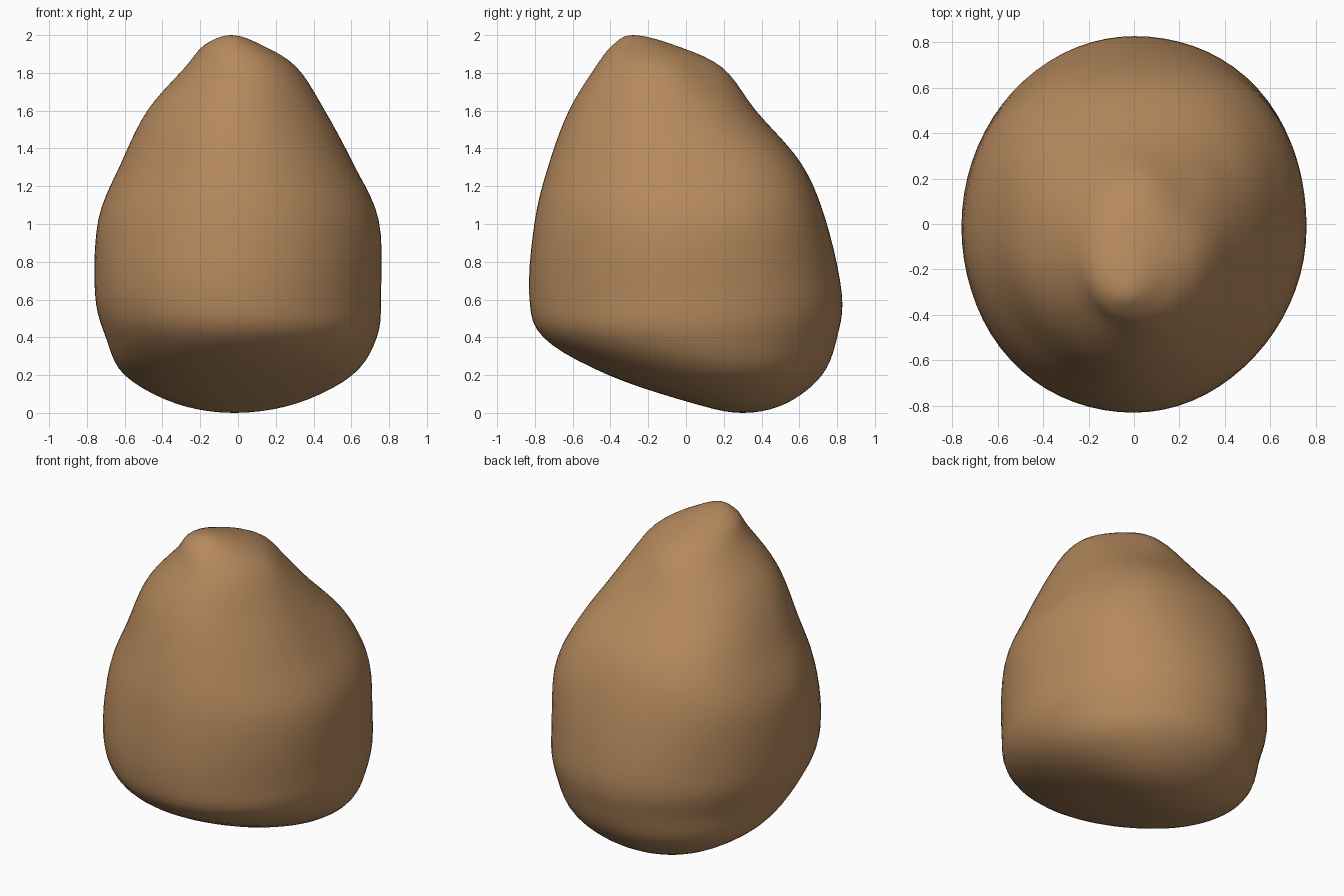
import bpy, bmesh, math

if "Cube" in bpy.data.objects:
    bpy.data.objects.remove(bpy.data.objects["Cube"])

SEGMENTS = 72
STEPS = 5

# Cross-sections: z, x min, x max, y min, y max
sections = [
    (0.00, -0.02, -0.02, 0.30, 0.30),
    (0.05, -0.33, 0.31, 0.04, 0.53),
    (0.20, -0.60, 0.605, -0.41, 0.72),
    (0.40, -0.70, 0.735, -0.755, 0.80),
    (0.63, -0.757, 0.757, -0.83, 0.825),
    (1.02, -0.74, 0.745, -0.80, 0.74),
    (1.32, -0.62, 0.61, -0.725, 0.61),
    (1.60, -0.48, 0.46, -0.62, 0.37),
    (1.83, -0.28, 0.31, -0.48, 0.19),
    (1.95, -0.175, 0.12, -0.385, -0.07),
    (2.00, -0.035, -0.035, -0.28, -0.28),
]

# Corner fullness by height: z, back right, back left, front left, front right
fullness = [
    (0.30, 1, 1, 1, 1),
    (0.63, 1.02, 1, 1.015, 0.99),
    (1.30, 1.08, 1.055, 0.975, 0.99),
    (1.60, 1.03, 1.05, 0.975, 0.975),
    (1.83, 0.9, 1, 1, 1),
    (1.98, 1, 1, 1, 1),
]


def mirrored(s):
    # Section continued past a pole, so that the ends close as round domes
    return (s[0], s[2], s[1], s[4], s[3])


def spline(p0, p1, p2, p3, t):
    return [b + 0.5 * t * (c - a + t * (2 * a - 5 * b + 4 * c - d + t * (3 * (b - c) + d - a)))
            for a, b, c, d in zip(p0, p1, p2, p3)]


def corner(z, k):
    if z <= fullness[0][0]:
        return 1
    for lo, hi in zip(fullness, fullness[1:]):
        if z <= hi[0]:
            t = (z - lo[0]) / (hi[0] - lo[0])
            return lo[k + 1] + (hi[k + 1] - lo[k + 1]) * t * t * (3 - 2 * t)
    return 1


def ring(bm, section):
    z, x0, x1, y0, y1 = section
    verts = []
    for i in range(SEGMENTS):
        a = 2 * math.pi * i / SEGMENTS
        r = 1 + (corner(z, 4 * i // SEGMENTS) - 1) * math.sin(2 * a) ** 2
        verts.append(bm.verts.new(((x0 + x1) / 2 + (x1 - x0) / 2 * r * math.cos(a),
                                   (y0 + y1) / 2 + (y1 - y0) / 2 * r * math.sin(a), z)))
    return verts


# Stone body lofted smoothly through the sections
bm = bmesh.new()
pts = [mirrored(sections[1])] + sections + [mirrored(sections[-2])]
rings = []
for n in range(len(sections) - 1):
    for k in range(STEPS):
        rings.append(ring(bm, spline(*pts[n:n + 4], k / STEPS)))
rings.append(ring(bm, sections[-1]))
for a, b in zip(rings, rings[1:]):
    for i in range(SEGMENTS):
        j = (i + 1) % SEGMENTS
        bm.faces.new((a[i], a[j], b[j], b[i]))

# Merge both poles and shade smooth
bmesh.ops.remove_doubles(bm, verts=rings[0] + rings[-1], dist=0.0001)
bmesh.ops.recalc_face_normals(bm, faces=bm.faces)
for f in bm.faces:
    f.smooth = True
mesh = bpy.data.meshes.new("stone")
bm.to_mesh(mesh)
bm.free()
stone = bpy.data.objects.new("stone", mesh)
bpy.context.collection.objects.link(stone)

# Brown stone colour
mat = bpy.data.materials.new("brown_stone")
mat.diffuse_color = (0.46, 0.25, 0.11, 1)
mat.use_nodes = True
mat.node_tree.nodes["Principled BSDF"].inputs["Base Color"].default_value = mat.diffuse_color
mesh.materials.append(mat)
